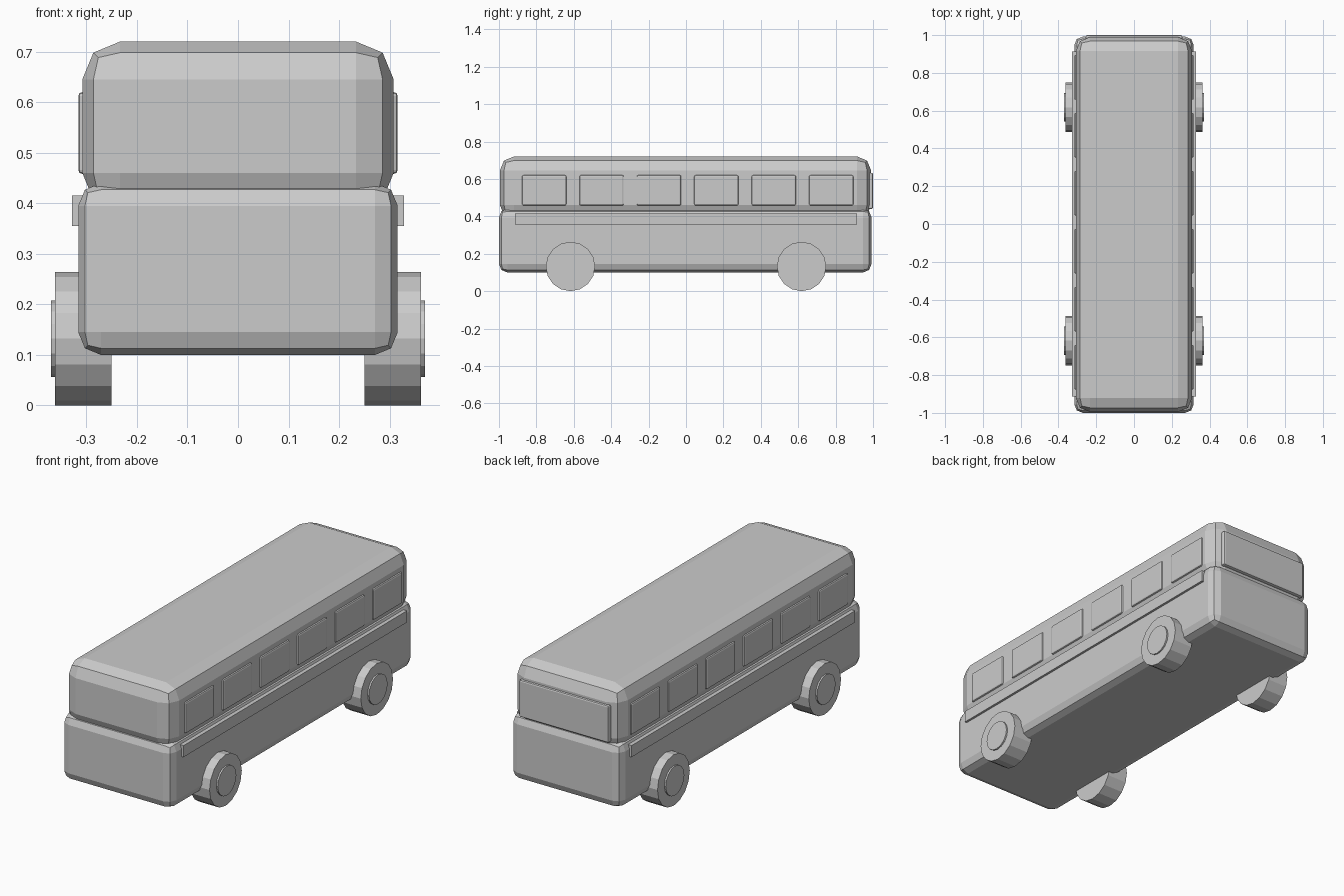
import bpy
import math
from mathutils import Vector

cube = bpy.data.objects.get("Cube")
if cube:
    bpy.data.objects.remove(cube, do_unlink=True)

grey = bpy.data.materials.new("plain grey")
grey.use_nodes = True
grey.diffuse_color = (0.6, 0.6, 0.6, 1)
grey.node_tree.nodes["Principled BSDF"].inputs["Base Color"].default_value = (0.6, 0.6, 0.6, 1)


def box(name, low, high, bevel=0, segments=2):
    """Box between two corners, with optionally rounded edges."""
    low, high = Vector(low), Vector(high)
    bpy.ops.mesh.primitive_cube_add(size=1, location=(low + high) / 2)
    obj = bpy.context.object
    obj.name = name
    for v in obj.data.vertices:
        v.co *= high - low
    obj.data.materials.append(grey)
    if bevel:
        mod = obj.modifiers.new("rounded edges", "BEVEL")
        mod.width = bevel
        mod.segments = segments
        mod.limit_method = "NONE"
    return obj


def disc(name, radius, inner, outer, side, y, z):
    """Sixteen-sided cylinder lying along x, with a corner at the bottom."""
    bpy.ops.mesh.primitive_cylinder_add(
        vertices=16, radius=radius, depth=outer - inner,
        location=(side * (inner + outer) / 2, y, z),
        rotation=(0, math.pi / 2, 0))
    bpy.context.object.name = name
    bpy.context.object.data.materials.append(grey)


# Body shells
box("lower_body", (-0.316, -1, 0.1), (0.316, 0.992, 0.44), 0.045)
box("upper_body", (-0.308, -0.995, 0.385), (0.308, 0.99, 0.72), 0.075)

# Single wide window on the +y end
box("end_window", (-0.256, 0.97, 0.44), (0.256, 1, 0.633), 0.008)

for side, label in ((1, "left"), (-1, "right")):
    # Side windows
    for i in range(6):
        y = -0.877 + i * 0.307
        x = sorted((side * 0.295, side * 0.316))
        box(f"{label}_window_{i + 1}", (x[0], y, 0.458), (x[1], y + 0.237, 0.62), 0.008)

    # Trim strip below the windows
    x = sorted((side * 0.3, side * 0.328))
    box(f"{label}_trim_strip", (x[0], -0.913, 0.355), (x[1], 0.913, 0.415))

    # Wheels and hubs
    for y, end in ((-0.618, "front"), (0.618, "back")):
        disc(f"{label}_{end}_wheel", 0.132, 0.25, 0.362, side, y, 0.132)
        disc(f"{label}_{end}_hub", 0.076, 0.34, 0.37, side, y, 0.132)
